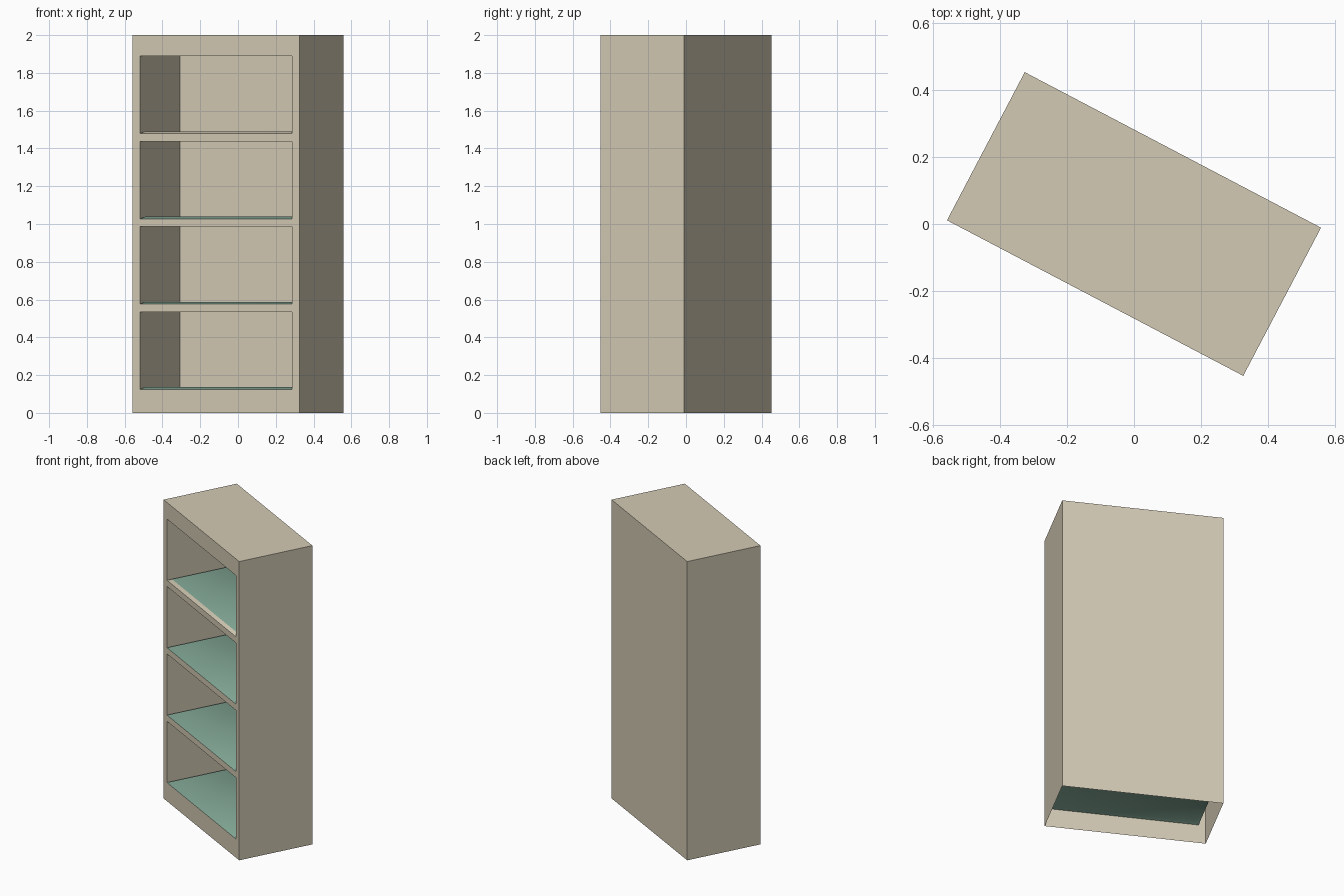
import bpy, bmesh, math
from mathutils import Vector

cube = bpy.data.objects.get("Cube")
if cube:
    bpy.data.objects.remove(cube)


def material(name, rgb):
    m = bpy.data.materials.new(name)
    m.use_nodes = True
    m.diffuse_color = (*rgb, 1)
    m.node_tree.nodes["Principled BSDF"].inputs["Base Color"].default_value = (*rgb, 1)
    return m


BEIGE = material("beige paint", (0.65, 0.59, 0.46))
TEAL = material("muted teal", (0.23, 0.40, 0.31))

W, D, H = 0.5, 0.25, 2.0            # half width, half depth, height
SIDE, BACK = 0.455, 0.205           # inner half width, inner back wall
OPENING, PITCH, FIRST = 0.41, 0.4513, 0.125
TURN = math.radians(-27.7)
floors = [FIRST + i * PITCH for i in range(4)]


def quad(bm, points, facing, mat=0, smooth=False):
    """Add a face whose normal points towards the given direction."""
    f = bm.faces.new([bm.verts.new(p) for p in points])
    f.normal_update()
    if f.normal.dot(Vector(facing)) < 0:
        f.normal_flip()
    f.material_index = mat
    f.smooth = smooth


def front_panel(bm, x0, x1, z0, z1, y, facing=(0, -1, 0)):
    quad(bm, [(x0, y, z0), (x1, y, z0), (x1, y, z1), (x0, y, z1)], facing)


def side_panel(bm, x, y1, z0, z1, facing):
    quad(bm, [(x, -D, z0), (x, y1, z0), (x, y1, z1), (x, -D, z1)], facing)


def level_panel(bm, w, y1, z, facing):
    quad(bm, [(-w, -D, z), (w, -D, z), (w, y1, z), (-w, y1, z)], facing)


def finish(bm, name):
    bmesh.ops.remove_doubles(bm, verts=bm.verts, dist=0.0001)
    mesh = bpy.data.meshes.new(name)
    bm.to_mesh(mesh)
    bm.free()
    for m in (BEIGE, TEAL):
        mesh.materials.append(m)
    ob = bpy.data.objects.new(name, mesh)
    ob.rotation_euler.z = TURN
    bpy.context.collection.objects.link(ob)


# Outer case, open underneath
bm = bmesh.new()
front_panel(bm, -W, W, 0, H, D, (0, 1, 0))
level_panel(bm, W, D, H, (0, 0, 1))
for s in (-1, 1):
    side_panel(bm, s * W, D, 0, H, (s, 0, 0))
finish(bm, "outer_case")

# Front frame: two stiles and the rails between the openings
bm = bmesh.new()
for s in (-1, 1):
    front_panel(bm, *sorted((s * SIDE, s * W)), 0, H, -D)
bottoms = [0] + [z + OPENING for z in floors]
for z0, z1 in zip(bottoms, floors + [H]):
    front_panel(bm, -SIDE, SIDE, z0, z1, -D)
finish(bm, "front_frame")

# Compartments with raised, chamfered shelf floors
INSET, RISE = 0.022, 0.012
for i, z in enumerate(floors):
    bm = bmesh.new()
    top = z + OPENING
    front_panel(bm, -SIDE, SIDE, z, top, BACK)
    level_panel(bm, SIDE, BACK, top, (0, 0, -1))
    for s in (-1, 1):
        side_panel(bm, s * SIDE, BACK, z, top, (-s, 0, 0))
    finish(bm, f"compartment_{i + 1}")

    bm = bmesh.new()
    a, b = SIDE, SIDE - INSET
    rim = [(-a, -D, z), (a, -D, z), (a, BACK, z), (-a, BACK, z)]
    f, k, t = -D + INSET, BACK - INSET, z + RISE
    deck = [(-b, f, t), (b, f, t), (b, k, t), (-b, k, t)]
    quad(bm, deck, (0, 0, 1), 1, True)
    for j in range(4):
        n = (j + 1) % 4
        # the top shelf has its front edge in the case colour
        colour = 0 if (i == 3 and j == 0) else 1
        quad(bm, [rim[j], rim[n], deck[n], deck[j]], (0, 0, 1), colour, True)
    finish(bm, f"shelf_floor_{i + 1}")
